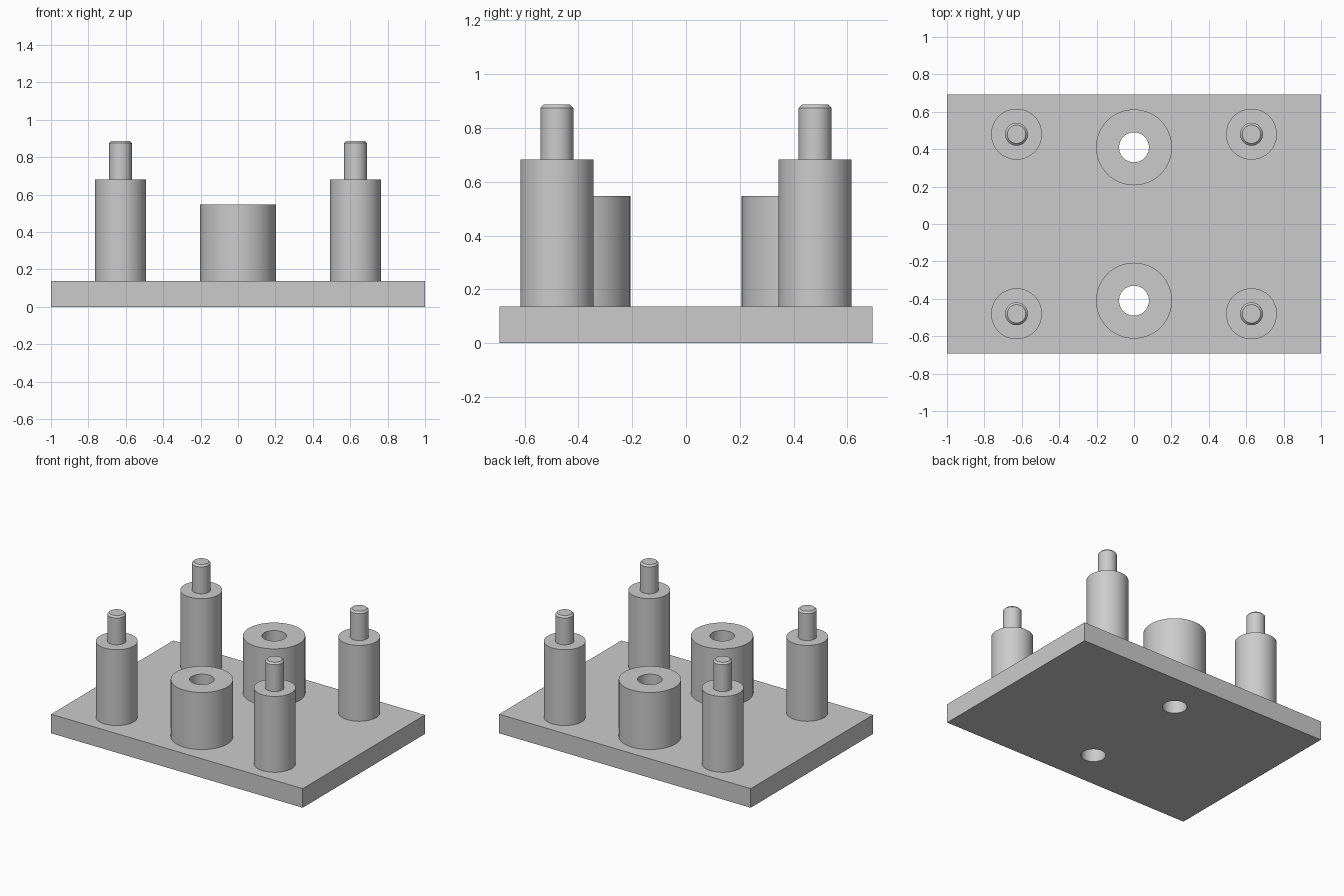
import bpy
import bmesh
import math
from mathutils import Vector

SEGMENTS = 64
PLATE_X, PLATE_Y, PLATE_Z = 2.0, 1.386, 0.137
POST_X, POST_Y, BOSS_Y = 0.628, 0.48, 0.41
HOLE_R = 0.08

if "Cube" in bpy.data.objects:
    bpy.data.objects.remove(bpy.data.objects["Cube"], do_unlink=True)

grey = bpy.data.materials.new("light_grey")
grey.use_nodes = True
grey.diffuse_color = (0.6, 0.6, 0.6, 1)
grey.node_tree.nodes["Principled BSDF"].inputs["Base Color"].default_value = grey.diffuse_color


def finish(name, bm, location=(0, 0, 0)):
    """Turn a bmesh into a named object with sharp-edged smooth shading."""
    bmesh.ops.remove_doubles(bm, verts=bm.verts, dist=1e-5)
    bmesh.ops.recalc_face_normals(bm, faces=bm.faces)
    mesh = bpy.data.meshes.new(name)
    bm.to_mesh(mesh)
    bm.free()
    mesh.materials.append(grey)
    obj = bpy.data.objects.new(name, mesh)
    obj.location = location
    bpy.context.collection.objects.link(obj)
    smooth(obj)
    return obj


def smooth(obj):
    bpy.ops.object.select_all(action='DESELECT')
    obj.select_set(True)
    bpy.context.view_layer.objects.active = obj
    bpy.ops.object.shade_smooth_by_angle(angle=math.radians(30))


def lathe(name, profile, location, closed=False):
    """Revolve an (r, z) profile about the z axis."""
    bm = bmesh.new()
    verts = [bm.verts.new((r, 0, z)) for r, z in profile]
    edges = [bm.edges.new(pair) for pair in zip(verts, verts[1:])]
    if closed:
        edges.append(bm.edges.new((verts[-1], verts[0])))
    bmesh.ops.spin(bm, geom=verts + edges, cent=(0, 0, 0), axis=(0, 0, 1),
                   angle=math.tau, steps=SEGMENTS, use_merge=True)
    return finish(name, bm, location)


# Base plate
bm = bmesh.new()
bmesh.ops.create_cube(bm, size=1)
bmesh.ops.scale(bm, vec=Vector((PLATE_X, PLATE_Y, PLATE_Z)), verts=bm.verts)
plate = finish("base_plate", bm, (0, 0, PLATE_Z / 2))

# Through holes in the plate
for side in (-1, 1):
    cutter = lathe("hole_cutter", [(0, -0.1), (HOLE_R, -0.1), (HOLE_R, 0.3), (0, 0.3)],
                   (0, side * BOSS_Y, 0))
    cutter.hide_render = True
    cut = plate.modifiers.new("hole", 'BOOLEAN')
    cut.operation = 'DIFFERENCE'
    cut.solver = 'EXACT'
    cut.object = cutter
    bpy.context.view_layer.objects.active = plate
    bpy.ops.object.modifier_apply(modifier=cut.name)
    bpy.data.objects.remove(cutter, do_unlink=True)
smooth(plate)

# Hollow bosses and stepped posts with chamfered pins
boss = [(HOLE_R, 0), (0.203, 0), (0.203, 0.41), (HOLE_R, 0.41)]
post = [(0, 0), (0.136, 0), (0.136, 0.545), (0.061, 0.545),
        (0.061, 0.738), (0.049, 0.75), (0, 0.75)]
for side, end in ((-1, "front"), (1, "back")):
    lathe(end + "_boss", boss, (0, side * BOSS_Y, PLATE_Z), closed=True)
    for x, hand in ((POST_X, "left"), (-POST_X, "right")):
        lathe(f"{end}_{hand}_post", post, (x, side * POST_Y, PLATE_Z))
